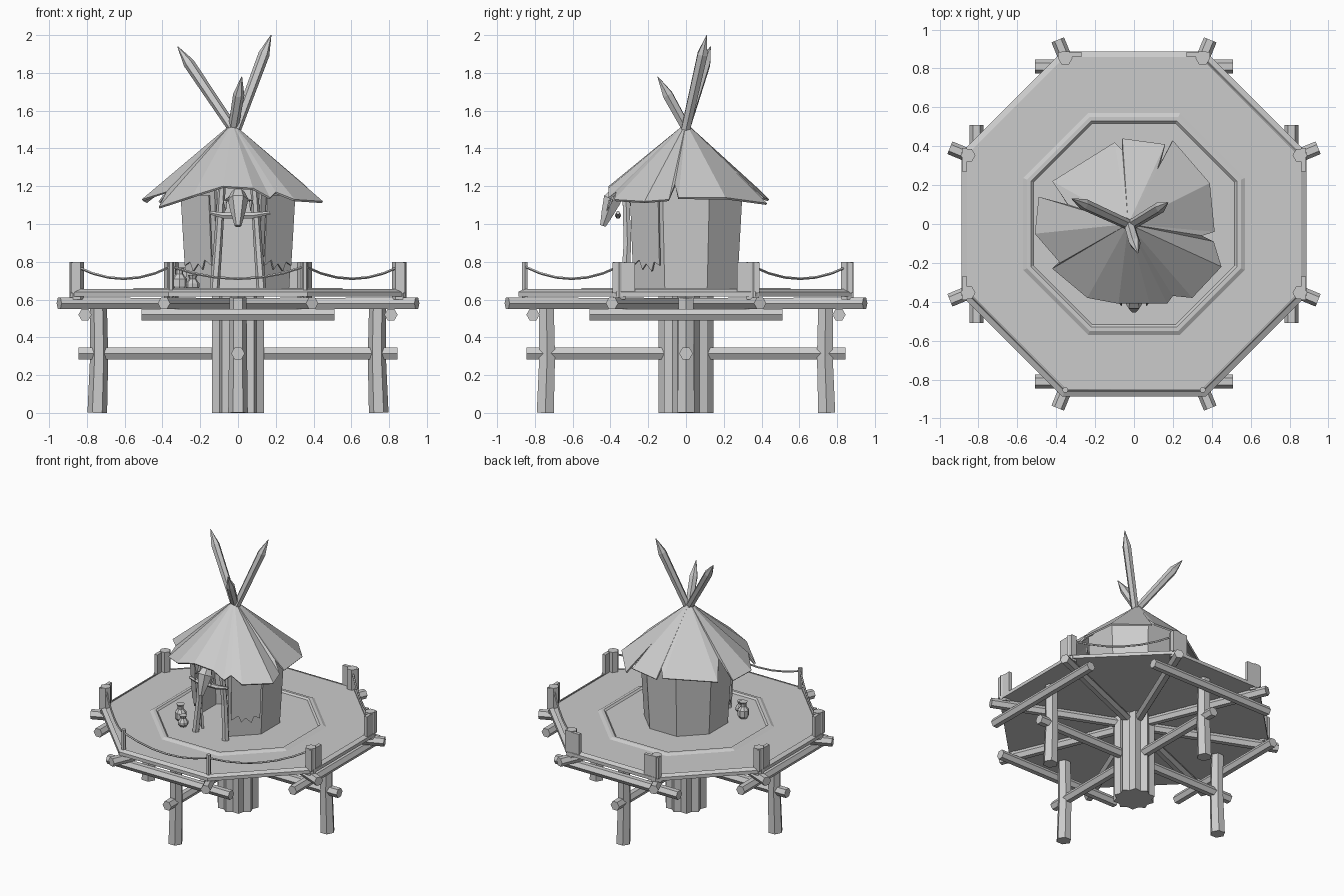
import bpy, bmesh, math
from mathutils import Vector, Matrix

cube = bpy.data.objects.get("Cube")
if cube:
    bpy.data.objects.remove(cube)

grey = bpy.data.materials.new("plain_grey")
grey.use_nodes = True
grey.diffuse_color = (0.6, 0.6, 0.6, 1)
bsdf = next(n for n in grey.node_tree.nodes if n.type == 'BSDF_PRINCIPLED')
bsdf.inputs["Base Color"].default_value = (0.6, 0.6, 0.6, 1)


def finish(name, bm):
    bmesh.ops.recalc_face_normals(bm, faces=bm.faces)
    mesh = bpy.data.meshes.new(name)
    bm.to_mesh(mesh)
    bm.free()
    mesh.materials.append(grey)
    ob = bpy.data.objects.new(name, mesh)
    bpy.context.collection.objects.link(ob)
    return ob


def loft(name, rings, closed=False):
    """Skin a list of equal-length rings; cap both ends unless closed."""
    bm = bmesh.new()
    vs = [[bm.verts.new(p) for p in ring] for ring in rings]
    n = len(vs[0])
    pairs = list(zip(vs, vs[1:])) + ([(vs[-1], vs[0])] if closed else [])
    for a, b in pairs:
        for i in range(n):
            j = (i + 1) % n
            bm.faces.new((a[i], a[j], b[j], b[i]))
    if not closed:
        bm.faces.new(vs[0][::-1])
        bm.faces.new(vs[-1])
    return finish(name, bm)


def log(name, points, radii, sides=6):
    """Faceted log through points, one radius for each point."""
    pts = [Vector(p) for p in points]
    rings = []
    for i, p in enumerate(pts):
        d = (pts[min(i + 1, len(pts) - 1)] - pts[max(i - 1, 0)]).normalized()
        u = d.cross(Vector((0, 1, 0)) if abs(d.z) > 0.7 else Vector((0, 0, 1))).normalized()
        v = d.cross(u)
        rings.append([p + radii[i] * (math.cos(a) * u + math.sin(a) * v)
                      for a in (math.tau * k / sides for k in range(sides))])
    return loft(name, rings)


def octagon(apothem, z):
    r = apothem / math.cos(math.pi / 8)
    return [(r * math.cos(math.pi / 8 + k * math.pi / 4),
             r * math.sin(math.pi / 8 + k * math.pi / 4), z) for k in range(8)]


def lathe(name, x, y, profile, sides=8):
    return loft(name, [[(x + r * math.cos(math.tau * k / sides),
                         y + r * math.sin(math.tau * k / sides), z)
                        for k in range(sides)] for r, z in profile])


def plate(name, outline, thickness):
    bm = bmesh.new()
    bm.faces.new([bm.verts.new(p) for p in outline])
    ob = finish(name, bm)
    mod = ob.modifiers.new("thickness", 'SOLIDIFY')
    mod.thickness = thickness
    mod.offset = 0
    return ob


def spun(point, angle):
    return Matrix.Rotation(angle, 3, 'Z') @ Vector(point)


# Platform with rim boards and a raised ring
loft("deck", [octagon(0.86, 0.615), octagon(0.865, 0.648)])
loft("deck_rim", [octagon(0.86, 0.615), octagon(0.888, 0.615),
                  octagon(0.888, 0.64), octagon(0.86, 0.655)], closed=True)
loft("deck_ring", [octagon(0.515, 0.645), octagon(0.575, 0.645),
                   octagon(0.55, 0.66), octagon(0.53, 0.66)], closed=True)

# Fluted central trunk
flutes = [(0.145 if k % 2 else 0.12, math.tau * k / 20) for k in range(20)]
loft("trunk", [[(r * math.cos(a), r * math.sin(a), z) for r, a in flutes]
               for z in (0, 0.62)])

# Four legs, each with a brace and a cross beam
for i in range(4):
    a = i * math.pi / 2
    log(f"leg_{i}", [spun(p, a) for p in
                     ((0.745, 0, 0), (0.735, 0, 0.3), (0.74, 0, 0.61))],
        (0.052, 0.048, 0.045))
    log(f"brace_{i}", [spun((0.11, 0, 0.315), a), spun((0.845, 0, 0.315), a)],
        (0.036, 0.036))
    log(f"cross_beam_{i}", [spun((0.81, -0.51, 0.52), a), spun((0.81, 0.51, 0.52), a)],
        (0.035, 0.035))

# Eight corner posts on radial floor beams
corners = [Vector(p) * 0.97 for p in octagon(0.88, 0)]
for i, c in enumerate(corners):
    d = c.normalized()
    log(f"floor_beam_{i}", [d * 0.1 + Vector((0, 0, 0.58)), d * 1.025 + Vector((0, 0, 0.58))],
        (0.033, 0.035))
    thin = i in (5, 6)
    r = 0.016 if thin else 0.038
    log(f"corner_post_{i}", [c + Vector((0, 0, 0.6)), c + Vector((0, 0, 0.8))], (r, r))

# Short boards beside the posts on the side and back edges
for i in range(3):
    for s in (-1, 1):
        box = [(0.86, 0.27), (0.885, 0.27), (0.885, 0.39), (0.86, 0.39)]
        loft(f"post_board_{i}_{s}", [[spun((x, s * y, z), i * math.pi / 2) for x, y in box]
                                     for z in (0.635, 0.795)])

# Sagging ropes
for i in (0, 4, 5, 6):
    a, b = corners[i], corners[(i + 1) % 8]
    path = [a.lerp(b, t / 6) + Vector((0, 0, 0.775 - 0.26 * (t / 6) * (1 - t / 6)))
            for t in range(7)]
    log(f"rope_{i}", path, [0.007] * 7, 5)

# Hut walls, open at the front
bm = bmesh.new()
low, high = ([bm.verts.new(p) for p in octagon(ap, z)]
             for ap, z in ((0.27, 0.64), (0.302, 1.22)))
for k in range(8):
    if k != 5:
        j = (k + 1) % 8
        bm.faces.new((low[k], low[j], high[j], high[k]))
walls = finish("hut_walls", bm)
walls.modifiers.new("thickness", 'SOLIDIFY').thickness = 0.015

# Torn hides hung on both front corners
torn = [(-0.1, 1.15), (0.11, 1.15), (0.1, 0.78), (0.06, 0.8), (0.04, 0.75),
        (0, 0.79), (-0.03, 0.76), (-0.05, 0.81), (-0.1, 0.78)]
for s, name in ((-1, "left_hide"), (1, "right_hide")):
    plate(name, [spun((s * t, -0.287 - 0.055 * (z - 0.64), z), s * math.pi / 4)
                 for t, z in torn], 0.009)

# Door posts with lintel
for s, name in ((-1, "left_door_post"), (1, "right_door_post")):
    log(name, [(s * 0.125, -0.325, 0.64), (s * 0.105, -0.31, 0.9), (s * 0.085, -0.32, 1.2)],
        (0.026, 0.023, 0.02))
log("door_bar", [(-0.15, -0.36, 1.06), (-0.08, -0.36, 1.045), (0.08, -0.36, 1.045),
                 (0.17, -0.36, 1.06)], (0.01, 0.017, 0.017, 0.01))

# Animal skull above the door
log("skull", [(0, -0.365, 1.17), (0, -0.39, 1.13), (0, -0.415, 1.06), (0, -0.44, 0.99)],
    (0.035, 0.055, 0.038, 0.018))
for s, name in ((-1, "left_horn"), (1, "right_horn")):
    log(name, [(s * 0.03, -0.385, 1.14), (s * 0.07, -0.4, 1.12), (s * 0.065, -0.42, 1.07)],
        (0.015, 0.012, 0.002), 5)

# Ragged thatched roof
eave = [(-0.51, -0.05, 1.13), (-0.38, -0.2, 1.17), (-0.42, -0.23, 1.09), (-0.24, -0.38, 1.15),
        (-0.08, -0.41, 1.2), (0.08, -0.41, 1.19), (0.17, -0.41, 1.14), (0.2, -0.37, 1.17),
        (0.3, -0.38, 1.13), (0.45, -0.22, 1.12), (0.41, -0.09, 1.13), (0.35, -0.06, 1.21),
        (0.415, -0.04, 1.14), (0.39, 0.21, 1.14), (0.2, 0.43, 1.11), (0.11, 0.25, 1.28),
        (0.16, 0.41, 1.14), (-0.06, 0.44, 1.13), (-0.06, 0.38, 1.19), (-0.1, 0.42, 1.14),
        (-0.42, 0.22, 1.12), (-0.34, 0.1, 1.23), (-0.49, 0.14, 1.12)]
bm = bmesh.new()
apex = bm.verts.new((-0.03, 0, 1.535))
edge = [bm.verts.new(p) for p in eave]
for a, b in zip(edge, edge[1:] + edge[:1]):
    bm.faces.new((apex, a, b))
roof = finish("roof", bm)
roof.modifiers.new("thickness", 'SOLIDIFY').thickness = 0.012

# Sharpened poles crossing at the roof top
poles = {"left_pole": ((0.03, -0.03, 1.42), (-0.32, 0.13, 1.94)),
         "right_pole": ((-0.04, -0.02, 1.42), (0.175, 0.11, 2.0)),
         "front_pole": ((-0.04, 0.05, 1.42), (0.02, -0.15, 1.78))}
for name, (base, tip) in poles.items():
    a, b = Vector(base), Vector(tip)
    neck = b - (b - a).normalized() * 0.11
    log(name, [a, neck, b], (0.026, 0.03, 0.002))

# Clay jars beside the door
lathe("tall_jar", -0.31, -0.24, [(0.025, 0.645), (0.04, 0.67), (0.04, 0.71), (0.02, 0.735),
                                 (0.02, 0.755), (0.03, 0.77)])
lathe("small_jar", -0.24, -0.31, [(0.02, 0.645), (0.036, 0.665), (0.036, 0.685),
                                  (0.018, 0.71), (0.026, 0.73)])
